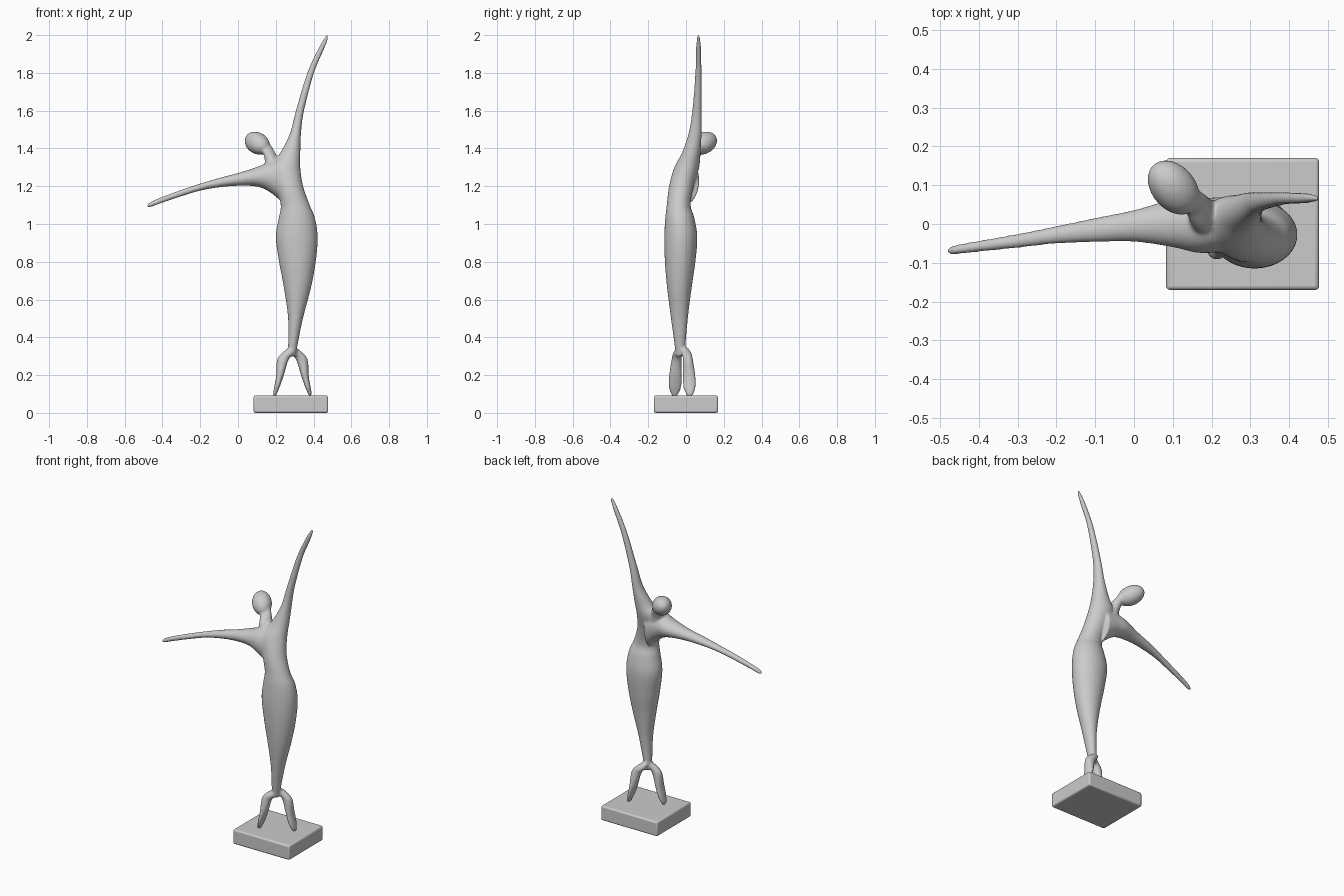
import bpy, bmesh, math
from mathutils import Vector, Matrix

if "Cube" in bpy.data.objects:
    bpy.data.objects.remove(bpy.data.objects["Cube"])

body = bmesh.new()


def spline(rows, steps=6):
    """Catmull-Rom interpolation through rows of section values."""
    r = [Vector(row) for row in rows]
    r = [r[0]] + r + [r[-1]]
    out = []
    for i in range(1, len(r) - 2):
        a, b, c, d = r[i - 1:i + 3]
        for s in range(steps):
            t = s / steps
            out.append(0.5 * (2 * b + (c - a) * t + (2 * a - 5 * b + 4 * c - d) * t * t
                              + (3 * b - a - 3 * c + d) * t ** 3))
    return out + [r[-1]]


def loft(rows, axis, n=28):
    """Rows: position on axis, then min/max of the two other axes (elliptic sections)."""
    others = [k for k in range(3) if k != axis]
    rings = []
    for p, u0, u1, v0, v1 in spline(rows):
        ring = []
        for j in range(n):
            a = math.tau * j / n
            co = [0, 0, 0]
            co[axis] = p
            co[others[0]] = (u0 + u1) / 2 + (u1 - u0) / 2 * math.cos(a)
            co[others[1]] = (v0 + v1) / 2 + (v1 - v0) / 2 * math.sin(a)
            ring.append(body.verts.new(co))
        rings.append(ring)
    faces = [body.faces.new(rings[0]), body.faces.new(rings[-1][::-1])]
    for r0, r1 in zip(rings, rings[1:]):
        for j in range(n):
            k = (j + 1) % n
            faces.append(body.faces.new((r0[j], r1[j], r1[k], r0[k])))
    bmesh.ops.recalc_face_normals(body, faces=faces)


# Legs, torso and raised arm in one sweep
loft([(0.30, .27, .305, -.05, -.005), (0.34, .265, .312, -.058, -.004),
      (0.50, .265, .344, -.08, .01), (0.66, .243, .386, -.10, .03),
      (0.80, .217, .412, -.112, .05), (0.93, .20, .422, -.115, .06),
      (1.03, .215, .408, -.11, .045), (1.10, .226, .38, -.102, .025),
      (1.20, .20, .345, -.09, .04), (1.30, .17, .33, -.062, .07),
      (1.38, .225, .33, -.02, .077), (1.48, .275, .334, .013, .083),
      (1.60, .306, .35, .033, .083), (1.80, .366, .403, .049, .083),
      (1.93, .425, .458, .053, .08), (1.985, .457, .478, .057, .075),
      (2.003, .47, .479, .062, .07)], 2)

# Outstretched arm
loft([(.25, -.07, .07, 1.10, 1.35), (.17, -.075, .067, 1.168, 1.33),
      (.10, -.06, .064, 1.198, 1.302), (0, -.046, .036, 1.202, 1.27),
      (-.10, -.047, .016, 1.194, 1.244), (-.20, -.051, -.005, 1.176, 1.214),
      (-.30, -.062, -.025, 1.146, 1.181), (-.40, -.072, -.043, 1.112, 1.145),
      (-.465, -.079, -.055, 1.088, 1.116), (-.483, -.075, -.066, 1.087, 1.099)], 0)

# Neck
loft([(1.26, .15, .26, -.05, .06), (1.32, .143, .225, -.03, .065),
      (1.36, .138, .205, -.01, .078), (1.40, .12, .185, .03, .09),
      (1.43, .10, .165, .05, .10)], 2)

# Head, a tilted egg
tilt = Vector((-.55, .65, .35)).to_track_quat('Z', 'Y').to_matrix().to_4x4()
bmesh.ops.create_uvsphere(
    body, u_segments=32, v_segments=20, radius=1,
    matrix=Matrix.Translation((.102, .094, 1.428)) @ tilt @ Matrix.Diagonal((.057, .057, .082, 1)))

# Feet: the second is the first turned half round
foot = [(.345, .267, .307, -.05, -.01), (.315, .23, .295, -.07, -.018),
        (.28, .206, .268, -.077, -.023), (.20, .202, .243, -.09, -.022),
        (.14, .192, .222, -.092, -.024), (.105, .186, .207, -.083, -.036),
        (.086, .188, .2, -.072, -.048)]
loft(foot, 2)
cx, cy = .576, -.04
loft([(z, cx - x1, cx - x0, cy - y1, cy - y0) for z, x0, x1, y0, y1 in foot], 2)

# Fuse all parts into one smooth skin
mesh = bpy.data.meshes.new("figure")
body.to_mesh(mesh)
body.free()
figure = bpy.data.objects.new("figure", mesh)
bpy.context.collection.objects.link(figure)
remesh = figure.modifiers.new("fuse", 'REMESH')
remesh.mode = 'VOXEL'
remesh.voxel_size = 0.006
remesh.use_smooth_shade = True
soften = figure.modifiers.new("soften", 'SMOOTH')
soften.factor = 0.5
soften.iterations = 10

# Base block
bpy.ops.mesh.primitive_cube_add(size=1, location=(.28, 0, .046))
base = bpy.context.object
base.name = "base"
base.scale = (.395, .34, .092)
bpy.ops.object.transform_apply(location=False, rotation=False, scale=True)
bevel = base.modifiers.new("rounded_edges", 'BEVEL')
bevel.width = 0.01
bevel.segments = 3
bpy.ops.object.shade_smooth_by_angle(angle=math.radians(35))
